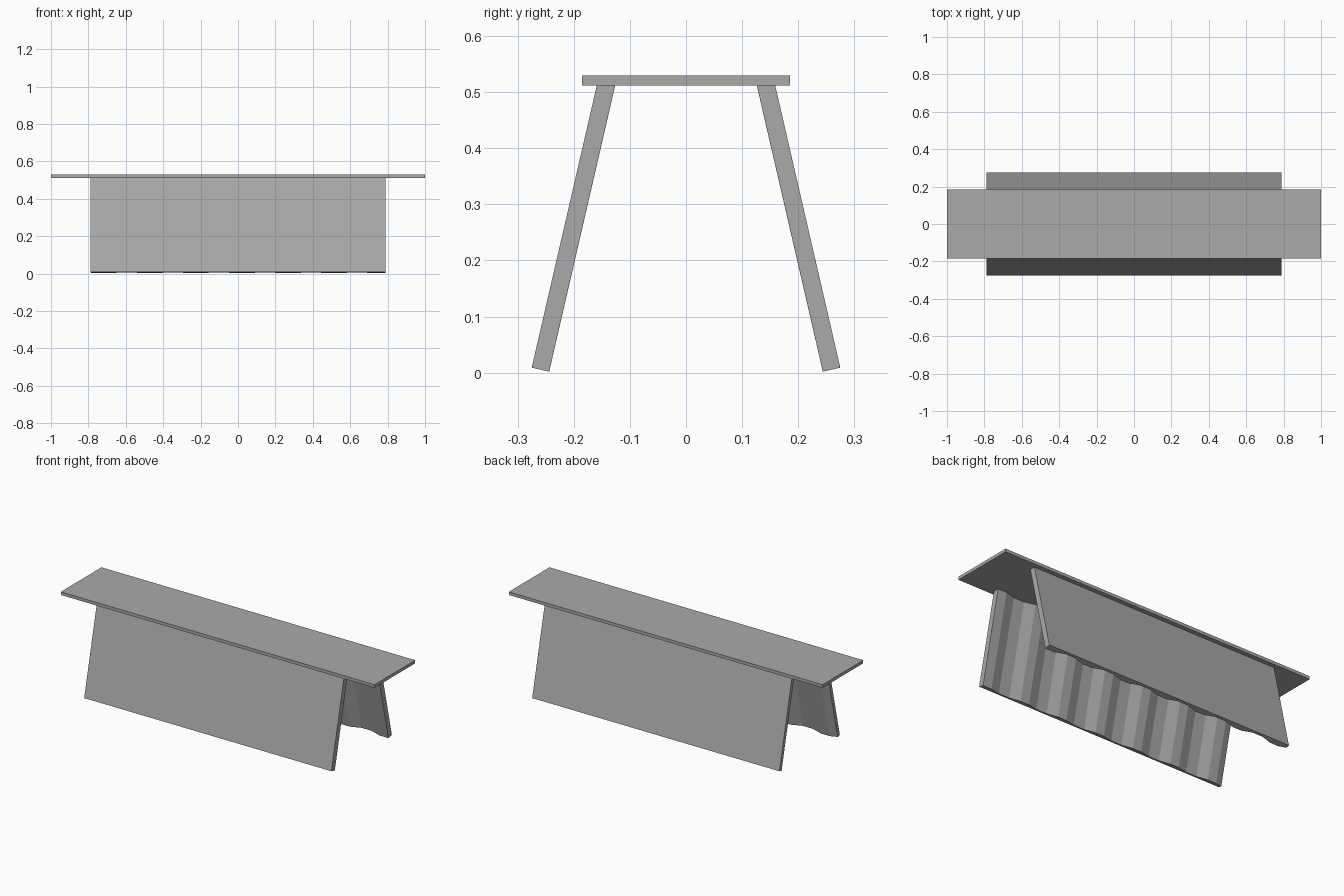
import bpy, bmesh
from mathutils import Vector

cube = bpy.data.objects.get("Cube")
if cube:
    bpy.data.objects.remove(cube)

grey = bpy.data.materials.new("plain grey")
grey.use_nodes = True
colour = (0.4, 0.4, 0.4, 1)
grey.diffuse_color = colour
grey.node_tree.nodes["Principled BSDF"].inputs["Base Color"].default_value = colour

SEAT_BOTTOM, SEAT_TOP = 0.512, 0.53
LEG_HALF = 0.788


def finish(name, bm):
    bmesh.ops.recalc_face_normals(bm, faces=bm.faces)
    mesh = bpy.data.meshes.new(name)
    bm.to_mesh(mesh)
    bm.free()
    mesh.materials.append(grey)
    obj = bpy.data.objects.new(name, mesh)
    bpy.context.collection.objects.link(obj)


def corrugation():
    """Inner edge of the panel as (x, thickness): flat ridges and grooves."""
    period, ridge, ramp = 0.2463, 0.055, 0.062
    thick, thin = 0.032, 0.015
    points = []
    for i in range(-1, 8):
        c = -0.718 + i * period
        for dx, t in ((-ridge / 2 - ramp, thin), (-ridge / 2, thick),
                      (ridge / 2, thick), (ridge / 2 + ramp, thin)):
            points.append((c + dx, t))

    def at(x):
        for (x0, t0), (x1, t1) in zip(points, points[1:]):
            if x0 <= x <= x1:
                return t0 + (t1 - t0) * (x - x0) / (x1 - x0)

    inside = [p for p in points if abs(p[0]) < LEG_HALF]
    return [(-LEG_HALF, at(-LEG_HALF))] + inside + [(LEG_HALF, at(LEG_HALF))]


def leg_panel(name, side):
    """Leaning panel, smooth outside and corrugated inside."""
    bm = bmesh.new()
    foot = Vector((0, 0.275, 0.009))
    head = Vector((0, 0.159, SEAT_BOTTOM))
    up = (head - foot).normalized()
    inward = Vector((0, -up.z, up.y))
    outline = corrugation() + [(LEG_HALF, 0), (-LEG_HALF, 0)]
    low, high = [], []
    for x, t in outline:
        base = foot + inward * t + Vector((x, 0, 0))
        top = base + up * ((SEAT_BOTTOM - base.z) / up.z)
        low.append(bm.verts.new((base.x, side * base.y, base.z)))
        high.append(bm.verts.new((top.x, side * top.y, top.z)))
    bm.faces.new(low)
    bm.faces.new(high)
    n = len(low)
    for i in range(n):
        j = (i + 1) % n
        bm.faces.new((low[i], low[j], high[j], high[i]))
    finish(name, bm)


# Seat plank
bm = bmesh.new()
bmesh.ops.create_cube(bm, size=1)
bmesh.ops.scale(bm, vec=(2, 0.37, SEAT_TOP - SEAT_BOTTOM), verts=bm.verts)
bmesh.ops.translate(bm, vec=(0, 0, (SEAT_TOP + SEAT_BOTTOM) / 2), verts=bm.verts)
finish("seat", bm)

# Mirrored leg panels
leg_panel("front_leg", -1)
leg_panel("back_leg", 1)
